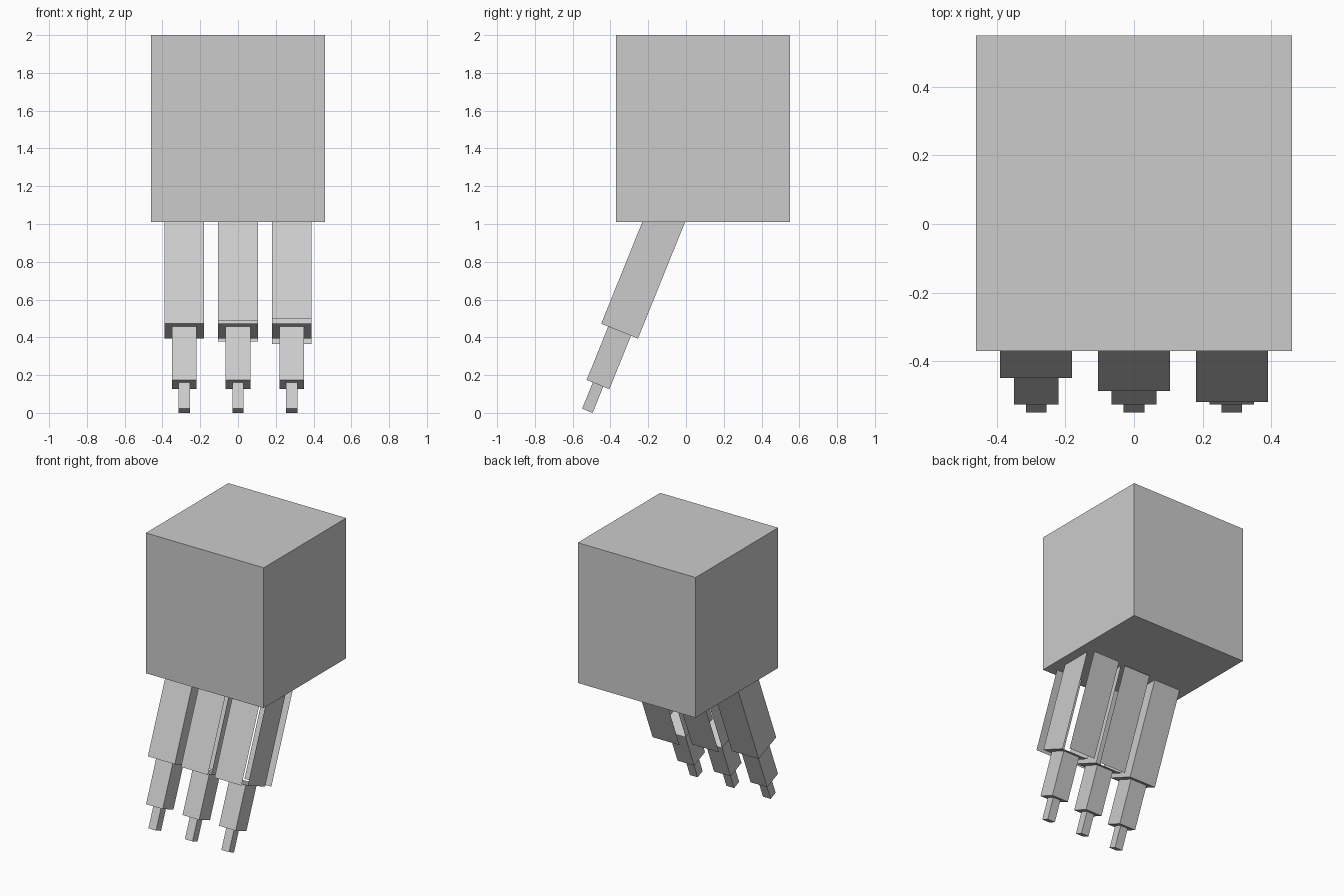
import bpy, bmesh, math
from mathutils import Matrix, Vector

if "Cube" in bpy.data.objects:
    bpy.data.objects.remove(bpy.data.objects["Cube"])

grey = bpy.data.materials.new("plain_grey")
grey.diffuse_color = (0.6, 0.6, 0.6, 1)
grey.use_nodes = True
grey.node_tree.nodes["Principled BSDF"].inputs["Base Color"].default_value = grey.diffuse_color

TILT = Matrix.Rotation(math.radians(-22), 4, 'X')   # legs lean forward towards the foot
TIP = Vector((0, -0.522, 0.011))                    # centre of the foot end


def box(name, size, centre, matrix=Matrix(), spread=0.0):
    """Box whose front and back panels may stand off by the spread distance."""
    bm = bmesh.new()
    bmesh.ops.create_cube(bm, size=1)
    bmesh.ops.scale(bm, vec=size, verts=bm.verts)
    if spread:
        bm.normal_update()
        panels = [f for f in bm.faces if abs(f.normal.y) > 0.9]
        bmesh.ops.split_edges(bm, edges=list({e for f in panels for e in f.edges}))
        bm.normal_update()
        for f in bm.faces:
            if abs(f.normal.y) > 0.9:
                bmesh.ops.translate(bm, vec=f.normal * spread, verts=f.verts)
    bmesh.ops.translate(bm, vec=centre, verts=bm.verts)
    bm.transform(matrix)
    mesh = bpy.data.meshes.new(name)
    bm.to_mesh(mesh)
    bm.free()
    mesh.materials.append(grey)
    obj = bpy.data.objects.new(name, mesh)
    bpy.context.collection.objects.link(obj)
    return obj


# Body block
box("body", (0.92, 0.92, 0.99), (0, 0.09, 1.505))

# Leg sections: name, width, start and end distance along the leg from the foot
SECTIONS = [("foot", 0.06, 0.0, 0.15),
            ("lower_leg", 0.13, 0.15, 0.455),
            ("upper_leg", 0.21, 0.455, 1.12)]

# Three stepped legs; the upper panels stand further apart from left to right
for side, x, spread in (("left", -0.285, 0.0), ("middle", 0, 0.04), ("right", 0.285, 0.075)):
    place = Matrix.Translation(TIP + Vector((x, 0, 0))) @ TILT
    for part, width, low, high in SECTIONS:
        box(f"{side}_{part}", (width, width, high - low), (0, 0, (low + high) / 2),
            place, spread if part == "upper_leg" else 0.0)
